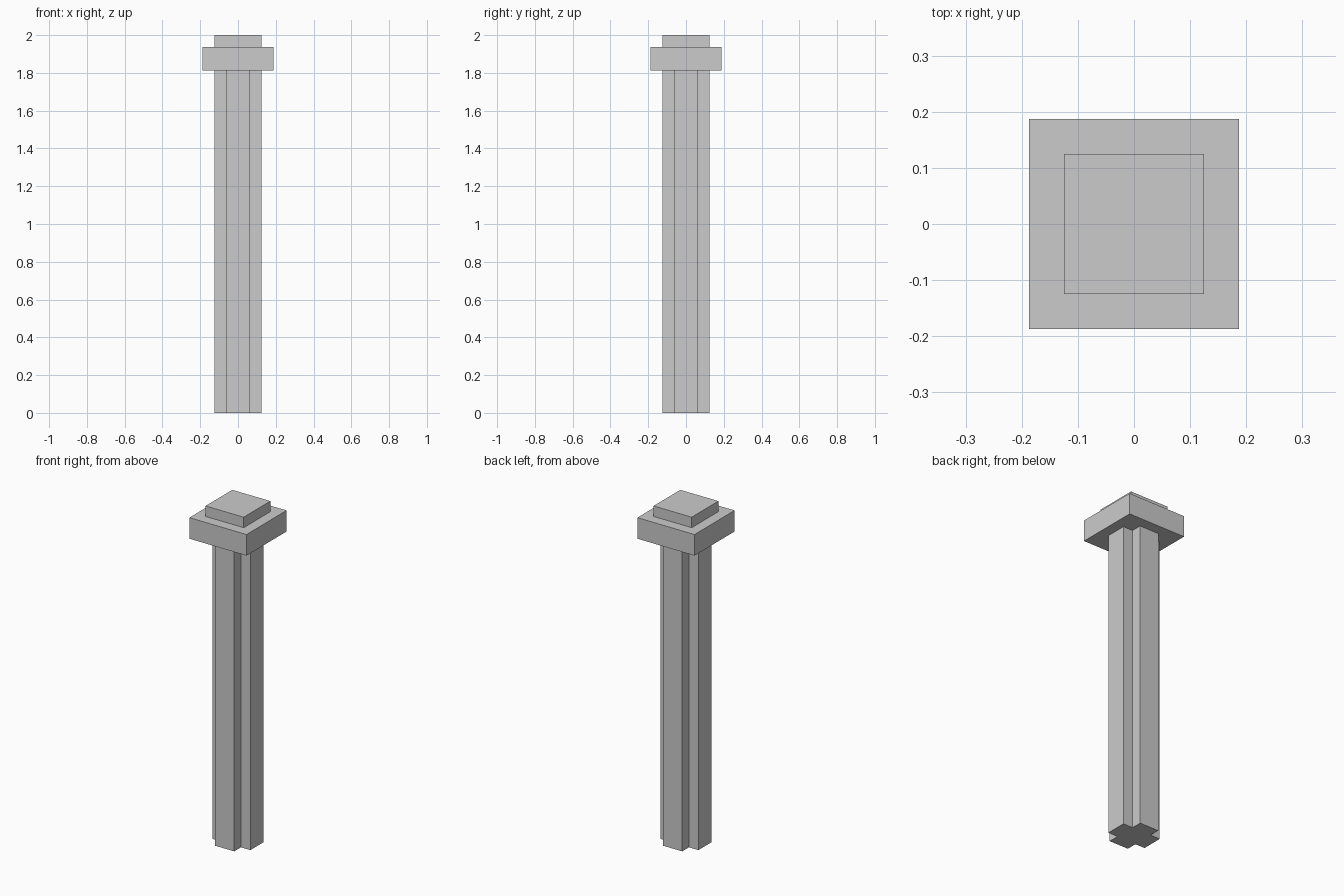
import bpy, bmesh

if "Cube" in bpy.data.objects:
    bpy.data.objects.remove(bpy.data.objects["Cube"])


def extrude_profile(name, points, z0, z1):
    """Closed prism from a flat outline, extruded from z0 to z1."""
    bm = bmesh.new()
    face = bm.faces.new([bm.verts.new((x, y, z0)) for x, y in points])
    top = bmesh.ops.extrude_face_region(bm, geom=[face], use_keep_orig=True)
    moved = [g for g in top["geom"] if isinstance(g, bmesh.types.BMVert)]
    bmesh.ops.translate(bm, verts=moved, vec=(0, 0, z1 - z0))
    bmesh.ops.recalc_face_normals(bm, faces=bm.faces[:])
    mesh = bpy.data.meshes.new(name)
    bm.to_mesh(mesh)
    bm.free()
    obj = bpy.data.objects.new(name, mesh)
    bpy.context.collection.objects.link(obj)
    return obj


def square(h):
    return [(-h, -h), (h, -h), (h, h), (-h, h)]


# Plus-shaped outline: one notched corner turned four times
A, B = 0.125, 0.0625
cross = []
corner = [(A, B), (B, B), (B, A)]
for _ in range(4):
    cross += corner
    corner = [(-y, x) for x, y in corner]

# Shaft with notched corners, wide capital slab, smaller block on top
extrude_profile("shaft", cross, 0, 1.8125)
extrude_profile("capital", square(0.1875), 1.8125, 1.9375)
extrude_profile("top_block", square(0.125), 1.9375, 2.0)
